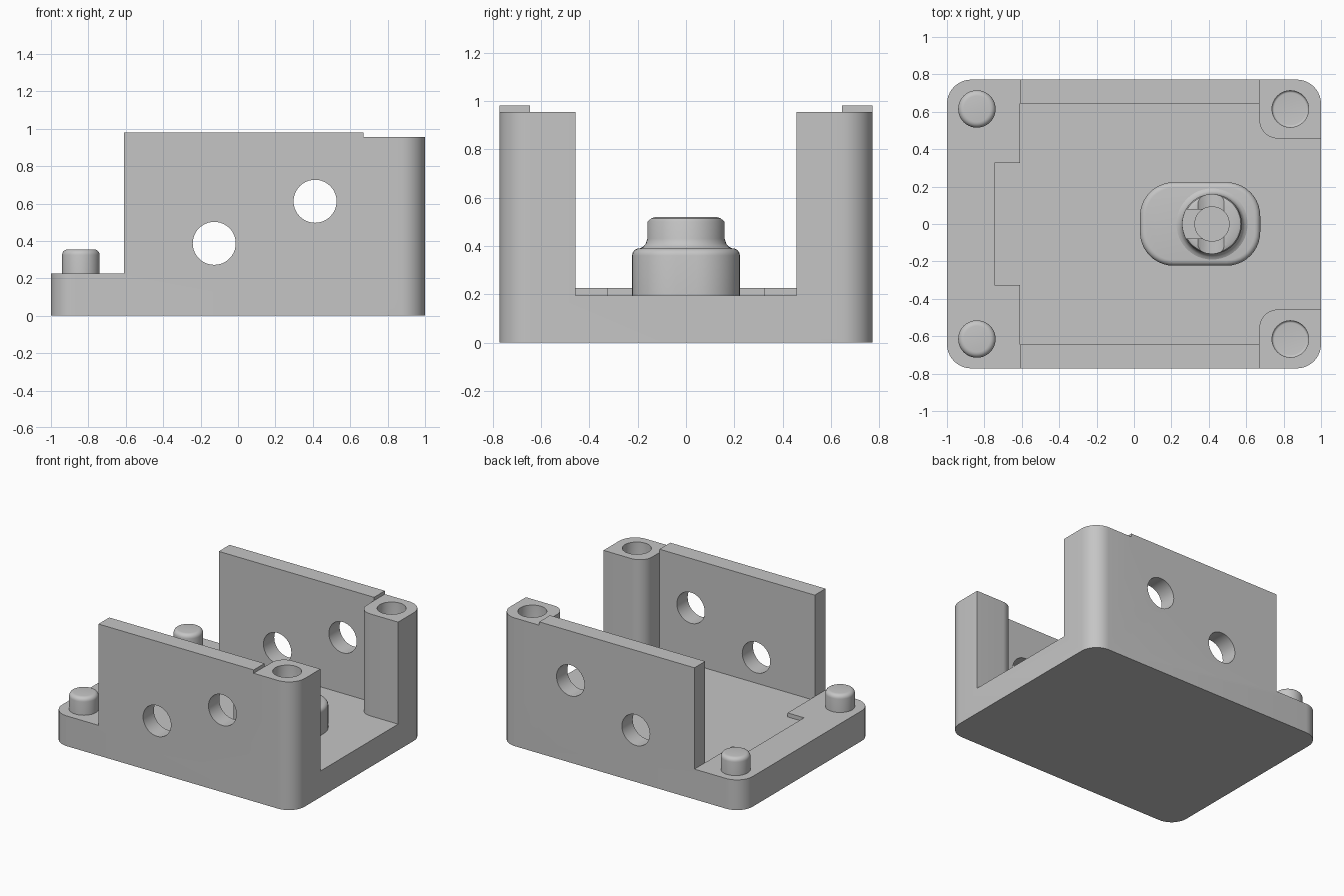
import bpy, bmesh
from math import pi, radians
from mathutils import Vector, Matrix

cube = bpy.data.objects.get("Cube")
if cube:
    bpy.data.objects.remove(cube, do_unlink=True)

grey = bpy.data.materials.new("plain grey")
grey.use_nodes = True
grey.diffuse_color = (0.56, 0.56, 0.56, 1)
grey.node_tree.nodes["Principled BSDF"].inputs["Base Color"].default_value = (0.56, 0.56, 0.56, 1)


def finish(name, bm):
    bmesh.ops.recalc_face_normals(bm, faces=bm.faces)
    mesh = bpy.data.meshes.new(name)
    bm.to_mesh(mesh)
    bm.free()
    mesh.materials.append(grey)
    obj = bpy.data.objects.new(name, mesh)
    bpy.context.collection.objects.link(obj)
    return obj


def rounded(corners, steps=10):
    """Outline through (x, y, radius) right-angled corners."""
    pts = []
    for i, (x, y, r) in enumerate(corners):
        p = Vector((x, y))
        if not r:
            pts.append(p)
            continue
        a = (Vector(corners[i - 1][:2]) - p).normalized() * r
        b = (Vector(corners[(i + 1) % len(corners)][:2]) - p).normalized() * r
        for k in range(steps + 1):
            turn = Vector((1, 0))
            turn.rotate(Matrix.Rotation(pi / 2 * k / steps, 2))
            pts.append(p + a + b - b * turn.x - a * turn.y)
    # Drop points where neighbouring arcs meet
    return [p for i, p in enumerate(pts) if (p - pts[i - 1]).length > 0.0001]


def rect(x0, x1, y0, y1, r=0):
    return rounded([(x0, y0, r), (x1, y0, r), (x1, y1, r), (x0, y1, r)])


def prism(name, outline, z0, z1, fillet=0):
    """Upright solid from z0 to z1, with an optional fillet at the z1 end."""
    bm = bmesh.new()
    face = bm.faces.new([bm.verts.new((p.x, p.y, z0)) for p in outline])
    out = bmesh.ops.extrude_face_region(bm, geom=[face])["geom"]
    top = [v for v in out if isinstance(v, bmesh.types.BMVert)]
    bmesh.ops.translate(bm, verts=top, vec=(0, 0, z1 - z0))
    if fillet:
        rim = [e for e in bm.edges if all(v in top for v in e.verts)]
        bmesh.ops.bevel(bm, geom=rim, offset=fillet, segments=5, profile=0.5, affect='EDGES')
    return finish(name, bm)


def cylinder(name, x, y, r, z0, z1, fillet=0):
    return prism(name, rect(x - r, x + r, y - r, y + r, r), z0, z1, fillet)


def cut(obj, cutter):
    mod = obj.modifiers.new("cut", 'BOOLEAN')
    mod.operation, mod.solver, mod.object = 'DIFFERENCE', 'EXACT', cutter
    bpy.context.view_layer.objects.active = obj
    bpy.ops.object.modifier_apply(modifier=mod.name)
    bpy.data.objects.remove(cutter, do_unlink=True)


def side_hole(x, z):
    hole = cylinder("side_hole_cutter", 0, 0, 0.115, -1, 1)
    hole.data.transform(Matrix.Translation((x, 0, z)) @ Matrix.Rotation(pi / 2, 4, 'X'))
    return hole


# Housing: solid rounded block, carved into floor, walls and posts
housing = prism("housing", rect(-1, 1, -0.772, 0.772, 0.13), 0, 0.98)
half = [(-0.745, 0.325, 0), (-0.61, 0.325, 0), (-0.61, 0.645, 0),
        (0.67, 0.645, 0), (0.67, 0.457, 0.1), (1.2, 0.457, 0)]
cavity = half + [(x, -y, r) for x, y, r in reversed(half)]
cut(housing, prism("cavity_cutter", rounded(cavity), 0.195, 1.2))
cut(housing, prism("ledge_cutter", rect(-1.2, -0.61, -1, 1), 0.225, 1.2))
cut(housing, prism("post_top_cutter", rect(0.67, 1.2, -1, 1), 0.955, 1.2))

# Sockets in the posts and matching pegs on the ledge
pegs = []
for side, y in (("left", 0.615), ("right", -0.615)):
    cut(housing, cylinder("socket_cutter", 0.836, y, 0.098, 1.2, 0.8, 0.012))
    pegs.append(cylinder(side + "_peg", -0.84, y, 0.1, 0.2, 0.355, 0.03))

# Rounded boss on the floor
boss = prism("boss", rect(0.032, 0.675, -0.223, 0.223, 0.18), 0.19, 0.39, 0.03)

# Turned collar on the boss, flared at the foot
bm = bmesh.new()
profile = [(0, 0.3), (0.19, 0.3), (0.19, 0.39), (0.176, 0.397), (0.166, 0.41), (0.16, 0.43),
           (0.16, 0.5), (0.154, 0.514), (0.14, 0.52), (0, 0.52)]
verts = [bm.verts.new((r, 0, z)) for r, z in profile]
edges = [bm.edges.new(pair) for pair in zip(verts, verts[1:])]
bmesh.ops.spin(bm, geom=verts + edges, cent=(0, 0, 0), axis=(0, 0, 1), angle=2 * pi, steps=48)
bmesh.ops.remove_doubles(bm, verts=bm.verts, dist=0.0001)
bmesh.ops.translate(bm, verts=bm.verts, vec=(0.417, 0, 0))
collar = finish("collar", bm)
cut(collar, cylinder("bore_cutter", 0.417, 0, 0.092, 0.42, 0.7))
cut(collar, prism("slot_cutter", rect(0.2, 0.41, -0.078, 0.078), 0.46, 0.7))

# Round openings through both walls; the upper one also grazes the collar
cut(housing, side_hole(-0.127, 0.387))
for part in (housing, collar):
    cut(part, side_hole(0.412, 0.612))

# Smooth the curved faces, keep the edges crisp
bpy.ops.object.select_all(action='DESELECT')
for obj in [housing, boss, collar] + pegs:
    obj.select_set(True)
bpy.context.view_layer.objects.active = housing
bpy.ops.object.shade_smooth_by_angle(angle=radians(30))
